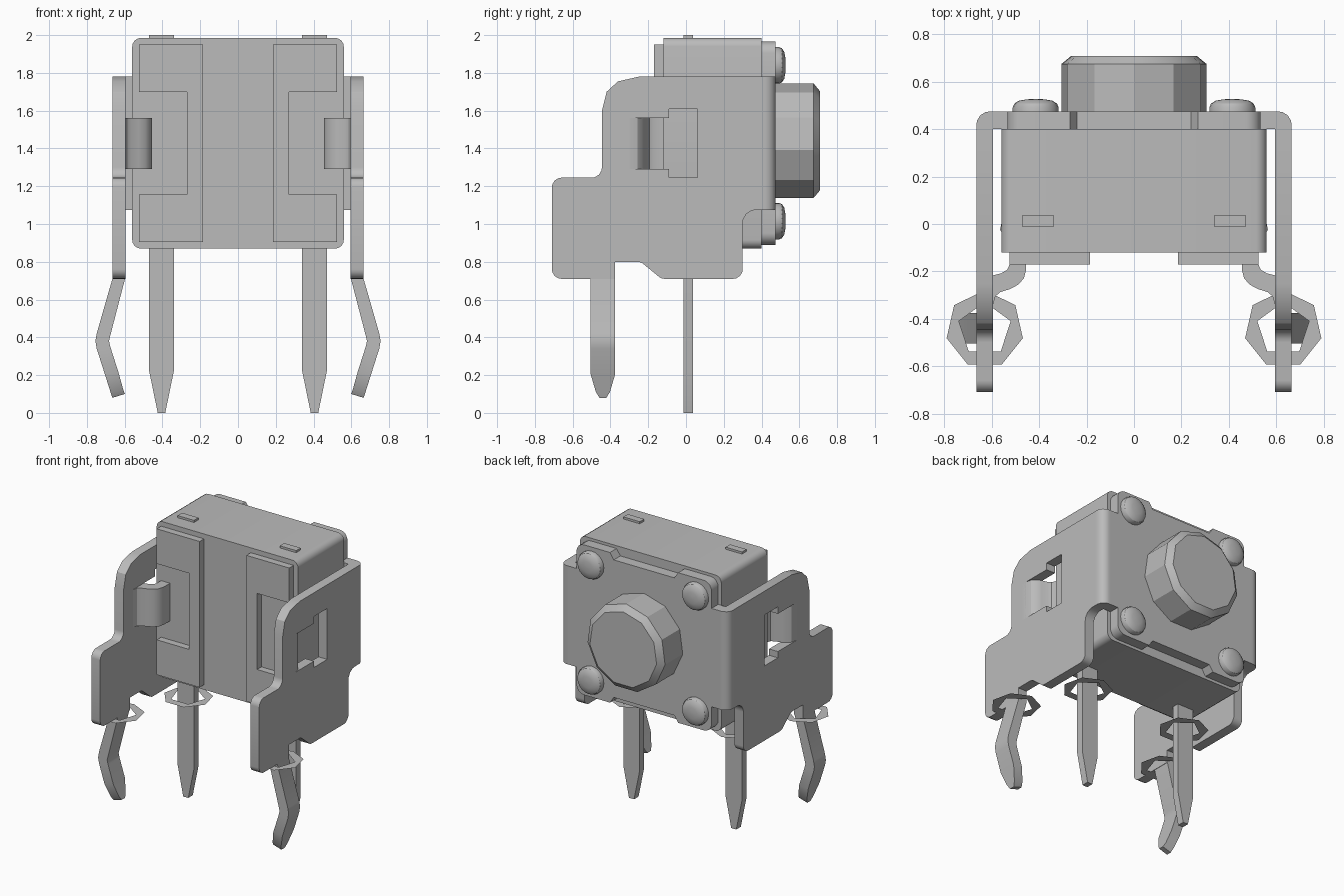
import bpy, bmesh, math
from mathutils import Vector

cube = bpy.data.objects.get("Cube")
if cube:
    bpy.data.objects.remove(cube, do_unlink=True)

grey = bpy.data.materials.new("mid grey")
grey.use_nodes = True
grey.diffuse_color = (0.5, 0.5, 0.5, 1)
grey.node_tree.nodes["Principled BSDF"].inputs["Base Color"].default_value = (0.5, 0.5, 0.5, 1)


def finish(bm, name, solid=True):
    if solid:
        bmesh.ops.recalc_face_normals(bm, faces=bm.faces[:])
    mesh = bpy.data.meshes.new(name)
    bm.to_mesh(mesh)
    bm.free()
    ob = bpy.data.objects.new(name, mesh)
    bpy.context.collection.objects.link(ob)
    mesh.materials.append(grey)
    bpy.ops.object.select_all(action='DESELECT')
    ob.select_set(True)
    bpy.context.view_layer.objects.active = ob
    bpy.ops.object.shade_smooth_by_angle(angle=math.radians(30))
    return ob


def rounded(points, steps=4):
    """Outline from (u, v) or (u, v, radius) corners."""
    out, n = [], len(points)
    for i, p in enumerate(points):
        c = Vector(p[:2])
        if len(p) == 2:
            out.append(c)
            continue
        a = (Vector(points[i - 1][:2]) - c).normalized()
        b = (Vector(points[(i + 1) % n][:2]) - c).normalized()
        half = a.angle(b) / 2
        centre = c + (a + b).normalized() * (p[2] / math.sin(half))
        cut = p[2] / math.tan(half)
        start, end = c + a * cut - centre, c + b * cut - centre
        for k in range(steps + 1):
            t = k / steps
            out.append(centre + (start.lerp(end, t)).normalized() * p[2]
                       if 0 < t < 1 else centre + (start if t == 0 else end))
    return out


def place(axis, u, v, w, side=1):
    x, y, z = {'x': (w, u, v), 'y': (u, w, v), 'z': (u, v, w)}[axis]
    return (x * side, y, z)


def flat(bm, loops, axis, w, side=1):
    """Flat face from an outline, with optional hole outlines after it."""
    rings = [[bm.verts.new(place(axis, u, v, w, side)) for u, v in lp] for lp in loops]
    if len(rings) == 1:
        bm.faces.new(rings[0])
        return
    edges = [bm.edges.new((r[i - 1], r[i])) for r in rings for i in range(len(r))]
    bmesh.ops.triangle_fill(bm, use_beauty=True, use_dissolve=False, edges=edges)


def prism(name, outline, axis, a, b, side=1, hole=None):
    bm = bmesh.new()
    flat(bm, [rounded(outline)] + ([rounded(hole)] if hole else []), axis, a, side)
    ext = bmesh.ops.extrude_face_region(bm, geom=bm.faces[:], use_keep_orig=True)
    move = Vector(place(axis, 0, 0, b - a, side))
    bmesh.ops.translate(bm, vec=move, verts=[g for g in ext['geom'] if isinstance(g, bmesh.types.BMVert)])
    return finish(bm, name)


def lathe_y(name, profile, segments, cx, cz):
    """Turn (radius, y) points around an axis along y."""
    bm = bmesh.new()
    rows = []
    for r, y in profile:
        rows.append([bm.verts.new((cx + r * math.cos(t), y, cz + r * math.sin(t)))
                     for t in (math.pi / 2 + 2 * math.pi * i / segments for i in range(segments))])
    for lo, hi in zip(rows, rows[1:]):
        for i in range(segments):
            bm.faces.new((lo[i - 1], lo[i], hi[i], hi[i - 1]))
    bm.faces.new(rows[0])
    bm.faces.new(rows[-1])
    return finish(bm, name)


def polygon(n, r, cx, cy):
    return [(cx + r * math.sin(2 * math.pi * i / n), cy + r * math.cos(2 * math.pi * i / n)) for i in range(n)]


def solder_ring(name, cx, cy):
    bm = bmesh.new()
    flat(bm, [polygon(7, 0.165, cx, cy), polygon(5, 0.115, cx, cy)], 'z', 0.71)
    for f in bm.faces:
        f.normal_update()
        if f.normal.z < 0:
            f.normal_flip()
    return finish(bm, name, solid=False)


# Switch housing
prism("housing", [(-0.56, 0.87, 0.045), (0.56, 0.87, 0.045), (0.56, 1.985, 0.045), (-0.56, 1.985, 0.045)],
      'y', -0.12, 0.40)

# Back plate, with side arms and shallow notches in the upper and lower edges
half = [(0.24, 1.92), (0.27, 1.965), (0.535, 1.965, 0.06), (0.535, 1.78), (0.595, 1.78),
        (0.595, 1.075), (0.535, 1.075), (0.535, 0.89, 0.06), (0.27, 0.89), (0.24, 0.935)]
prism("back_plate", half + [(-p[0],) + p[1:] for p in reversed(half)], 'y', 0.40, 0.475)

# Push button
lathe_y("button", [(0.31, 0.42), (0.31, 0.675), (0.267, 0.71)], 11, 0, 1.435)

# Side plate outline as (y, z), and the window from which the tab is bent
side_outline = [
    (0.40, 1.78), (-0.25, 1.78), (-0.36, 1.755), (-0.42, 1.70), (-0.445, 1.60),
    (-0.445, 1.245, 0.055), (-0.71, 1.245, 0.05), (-0.71, 0.71, 0.05), (-0.375, 0.71),
    (-0.375, 0.80), (-0.24, 0.80, 0.05), (-0.13, 0.71, 0.04), (0.30, 0.71, 0.05),
    (0.30, 1.075, 0.07), (0.40, 1.075)]
window = [(-0.30, 1.29), (-0.09, 1.29), (-0.09, 1.245), (0.06, 1.245),
          (0.06, 1.61), (-0.09, 1.61), (-0.09, 1.56), (-0.30, 1.56)]

# Curved tab section as (x, y)
tab = [(0.595, -0.34), (0.665, -0.34), (0.665, -0.30), (0.655, -0.258), (0.63, -0.232), (0.60, -0.218),
       (0.56, -0.208), (0.535, -0.193), (0.525, -0.17), (0.525, -0.115), (0.455, -0.115),
       (0.455, -0.19), (0.465, -0.23), (0.49, -0.257), (0.525, -0.275), (0.565, -0.288), (0.585, -0.305)]

# Kinked leg stations: inner x, inner z, outer x, outer z, half width
stations = [(0.595, 0.75, 0.665, 0.75, 0.065), (0.598, 0.71, 0.665, 0.71, 0.065),
            (0.676, 0.41, 0.748, 0.42, 0.065), (0.683, 0.38, 0.755, 0.38, 0.065),
            (0.676, 0.35, 0.748, 0.34, 0.065), (0.633, 0.215, 0.705, 0.205, 0.065),
            (0.608, 0.125, 0.675, 0.11, 0.037), (0.599, 0.10, 0.665, 0.08, 0.018)]

for side, word in ((1, "left"), (-1, "right")):
    # Bracket
    prism(word + "_side_plate", side_outline, 'x', 0.595, 0.665, side, window)
    prism(word + "_bracket_bend", [(0.595, 0.40), (0.665, 0.40), (0.665, 0.475, 0.055), (0.595, 0.475)],
          'z', 1.075, 1.78, side)
    prism(word + "_retaining_tab", tab, 'z', 1.29, 1.56, side)

    # Bracket leg
    bm = bmesh.new()
    rows = [[bm.verts.new((x * side, -0.44 + h, z)) for x, z, h in
             ((xi, zi, -w), (xo, zo, -w), (xo, zo, w), (xi, zi, w))] for xi, zi, xo, zo, w in stations]
    for a, b in zip(rows, rows[1:]):
        for i in range(4):
            bm.faces.new((a[i - 1], a[i], b[i], b[i - 1]))
    bm.faces.new(rows[0])
    bm.faces.new(rows[-1])
    finish(bm, word + "_bracket_leg")

    # C-shaped rail on the front of the housing
    prism(word + "_front_rail", [(0.525, 1.95), (0.185, 1.95), (0.185, 0.905), (0.525, 0.905),
                                 (0.525, 1.155), (0.27, 1.155), (0.27, 1.70), (0.525, 1.70)],
          'y', -0.17, -0.12, side)

    # Contact pin running through the housing
    prism(word + "_pin", [(0.385, 0), (0.425, 0), (0.47, 0.22), (0.47, 2.0), (0.34, 2.0), (0.34, 0.22)],
          'y', -0.013, 0.038, side)

    # Thin rings around the leg and the pin
    solder_ring(word + "_leg_ring", 0.63 * side, -0.445)
    solder_ring(word + "_pin_ring", 0.405 * side, 0.012)

    # Domed rivets
    for z, level in ((1.84, "upper"), (1.015, "lower")):
        lathe_y(f"{word}_{level}_rivet", [(0.097, 0.46), (0.097, 0.492), (0.09, 0.508), (0.072, 0.52),
                                          (0.04, 0.526), (0.008, 0.528)], 20, 0.415 * side, z)
